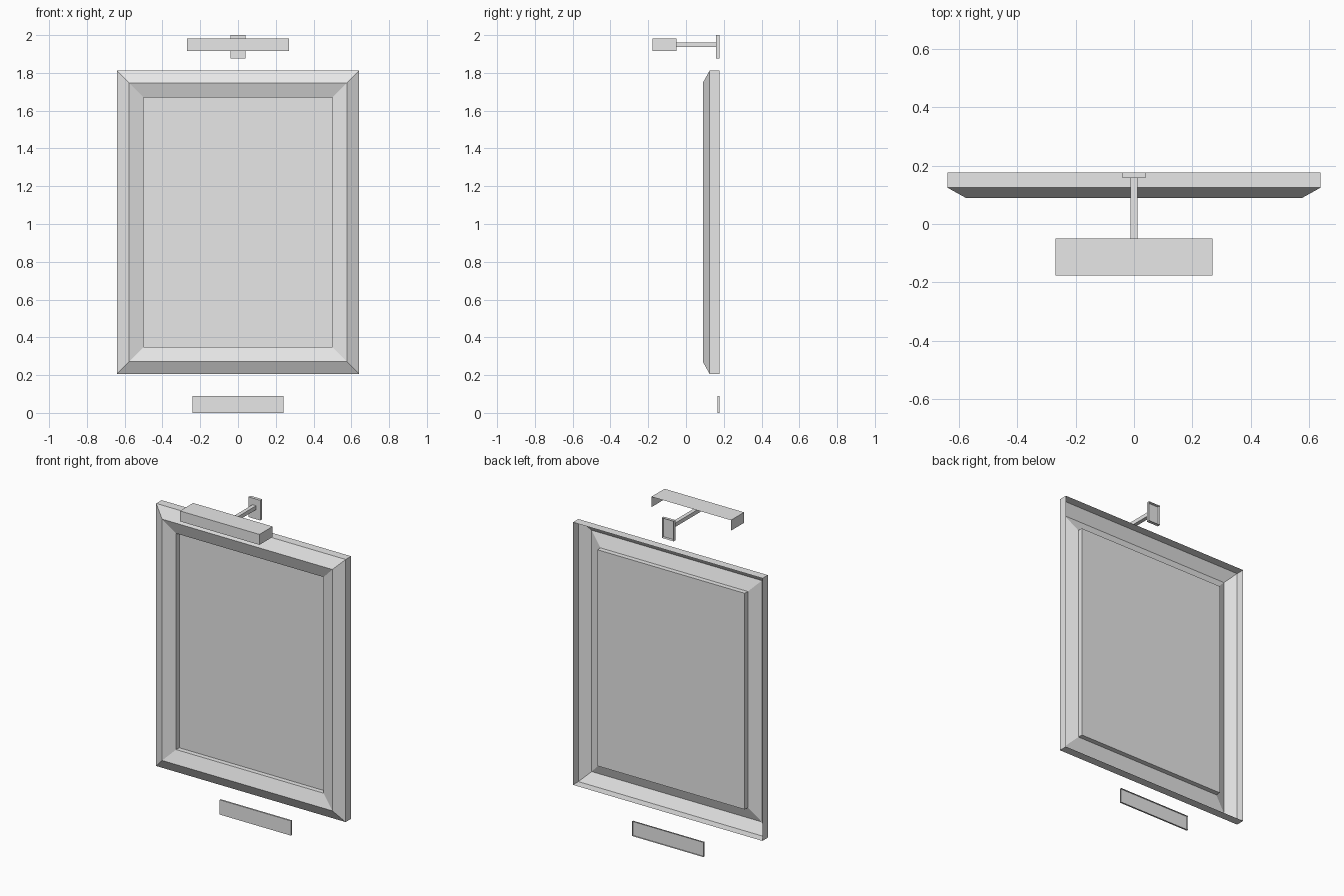
import bpy
import bmesh

cube = bpy.data.objects.get("Cube")
if cube:
    bpy.data.objects.remove(cube, do_unlink=True)

# Single flat colour
grey = bpy.data.materials.new("light_grey")
grey.use_nodes = True
colour = (0.8, 0.8, 0.8, 1.0)
grey.diffuse_color = colour
grey.node_tree.nodes["Principled BSDF"].inputs["Base Color"].default_value = colour

CORNERS = ((-1, -1), (1, -1), (1, 1), (-1, 1))


def shell(name, half_w, z_low, z_high, profile, cap=True, open_bottom=False):
    """Open-backed rectangular shell swept through (inset, y) profile points."""
    mid, half_h = (z_low + z_high) / 2, (z_high - z_low) / 2
    bm = bmesh.new()
    rings = []
    for inset, y in profile:
        rings.append([bm.verts.new((sx * (half_w - inset), y, mid + sz * (half_h - inset)))
                      for sx, sz in CORNERS])
    for a, b in zip(rings, rings[1:]):
        for i in range(4):
            if open_bottom and i == 0:
                continue
            j = (i + 1) % 4
            bm.faces.new((a[i], a[j], b[j], b[i]))
    if cap:
        bm.faces.new(rings[-1])
    mesh = bpy.data.meshes.new(name)
    bm.to_mesh(mesh)
    bm.free()
    mesh.materials.append(grey)
    obj = bpy.data.objects.new(name, mesh)
    bpy.context.collection.objects.link(obj)
    return obj


BACK = 0.177      # wall plane
RECESS = 0.115    # inner lip of the moulding
CANVAS = 0.145    # picture surface
INNER = 0.142     # moulding width

# Mitred moulding: side wall, outer bevel, inner slope, recess wall
shell("picture_frame", 0.641, 0.206, 1.812,
      [(0, BACK), (0, 0.125), (0.065, 0.089), (INNER, RECESS), (INNER, CANVAS)], cap=False)

# Picture panel at the bottom of the recess
shell("canvas", 0.641, 0.206, 1.812, [(INNER, CANVAS)])

# Caption plate below the frame
shell("caption_plate", 0.241, 0.0, 0.09, [(0, BACK), (0, 0.167)])

# Picture light: wall plate, arm and shade open behind and below
shell("wall_plate", 0.04, 1.877, 2.0, [(0, BACK), (0, 0.158)])
shell("lamp_arm", 0.012, 1.936, 1.96, [(0, 0.158), (0, -0.17)])
shell("lamp_shade", 0.269, 1.917, 1.981, [(0, -0.05), (0, -BACK)], open_bottom=True)
